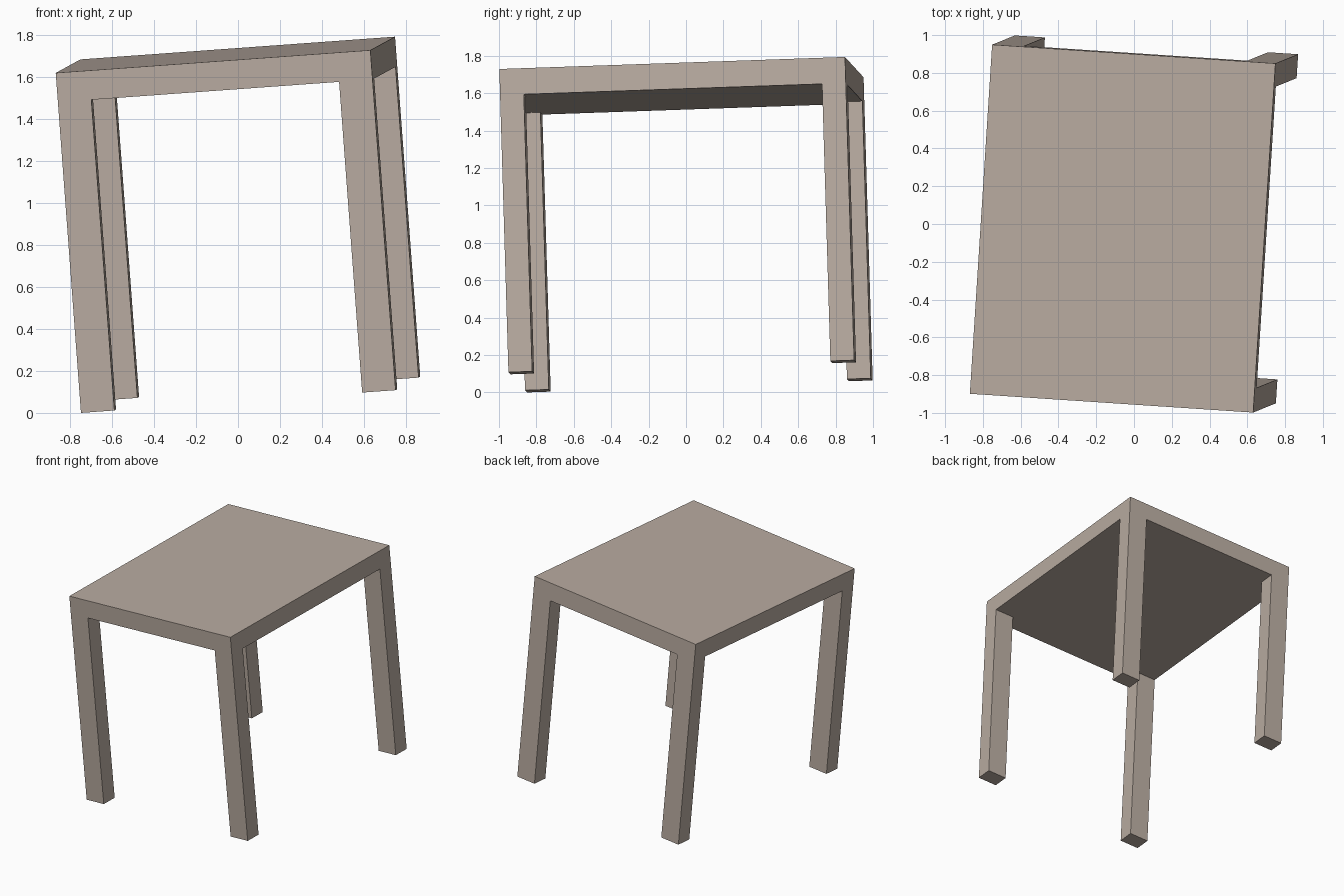
import bpy, bmesh
from mathutils import Matrix, Vector

if "Cube" in bpy.data.objects:
    bpy.data.objects.remove(bpy.data.objects["Cube"])

W, D, H = 1.507, 1.853, 1.626      # overall table size in its own frame
TOP, LX, LY = 0.14, 0.16, 0.127    # slab thickness, leg section

wood = bpy.data.materials.new("taupe wood")
wood.diffuse_color = (0.49, 0.415, 0.36, 1)
wood.use_nodes = True
wood.node_tree.nodes["Principled BSDF"].inputs["Base Color"].default_value = wood.diffuse_color

# Slab for the table top
bm = bmesh.new()
bmesh.ops.create_cube(bm, size=1, matrix=Matrix.Translation((0, 0, H / 2 - TOP / 2))
                      @ Matrix.Diagonal((W, D, TOP, 1)))

# Cut lines that mark the leg corners
for axis, off in ((Vector((1, 0, 0)), W / 2 - LX), (Vector((0, 1, 0)), D / 2 - LY)):
    for s in (-1, 1):
        bmesh.ops.bisect_plane(bm, geom=bm.verts[:] + bm.edges[:] + bm.faces[:],
                               plane_co=axis * off * s, plane_no=axis)

# Legs drawn down from the four corner faces underneath
bm.normal_update()
corners = []
for f in bm.faces:
    c = f.calc_center_median()
    if f.normal.z < -0.9 and abs(c.x) > W / 2 - LX and abs(c.y) > D / 2 - LY:
        corners.append(f)
for f in corners:
    new = bmesh.ops.extrude_discrete_faces(bm, faces=[f])["faces"][0]
    bmesh.ops.translate(bm, verts=new.verts[:], vec=(0, 0, TOP - H))

# Merge coplanar faces so legs and top read as one piece
bmesh.ops.dissolve_limit(bm, angle_limit=0.01, verts=bm.verts[:], edges=bm.edges[:])
bmesh.ops.recalc_face_normals(bm, faces=bm.faces[:])

# Tilt of the whole table, then rest it on the ground
up = Vector((-0.074, -0.030, 0.997)).normalized()
side = Vector((0.995, -0.066, 0.073))
side = (side - up * side.dot(up)).normalized()
bm.transform(Matrix((side, up.cross(side), up)).transposed().to_4x4())
low = min(v.co.z for v in bm.verts)
bmesh.ops.translate(bm, verts=bm.verts[:], vec=(0, 0, -low))

mesh = bpy.data.meshes.new("table")
bm.to_mesh(mesh)
bm.free()
mesh.materials.append(wood)
bpy.context.collection.objects.link(bpy.data.objects.new("table", mesh))
